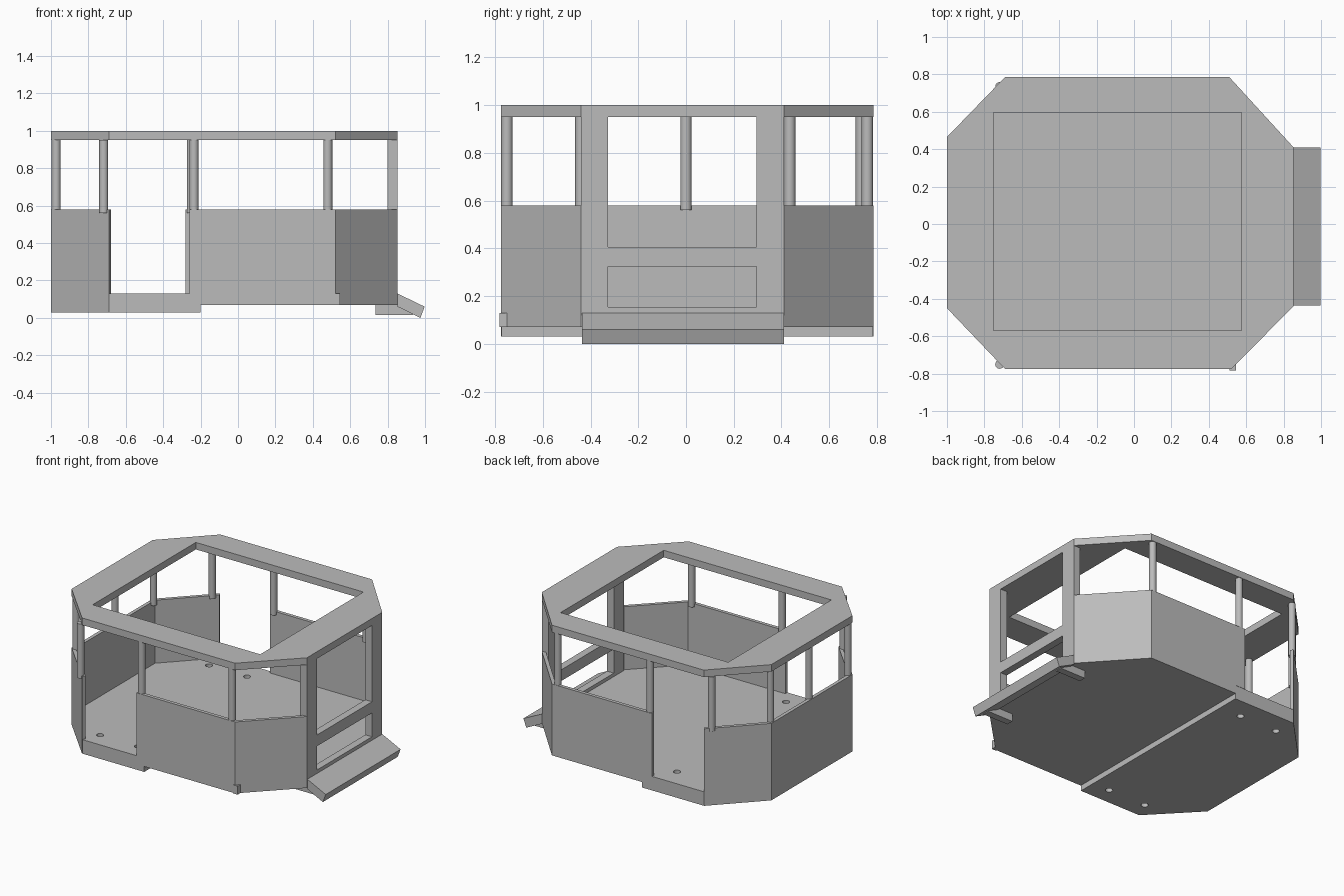
import bpy, bmesh, math
from mathutils import Vector

cube = bpy.data.objects.get("Cube")
if cube:
    bpy.data.objects.remove(cube, do_unlink=True)

grey = bpy.data.materials.new("plain grey")
grey.use_nodes = True
colour = (0.5, 0.5, 0.5, 1)
grey.diffuse_color = colour
grey.node_tree.nodes["Principled BSDF"].inputs["Base Color"].default_value = colour


def add_mesh(name, mesh):
    bm = bmesh.new()
    bm.from_mesh(mesh)
    bmesh.ops.remove_doubles(bm, verts=bm.verts, dist=0.0005)
    bmesh.ops.recalc_face_normals(bm, faces=bm.faces)
    for f in bm.faces:
        f.smooth = False
    bm.to_mesh(mesh)
    bm.free()
    mesh.materials.clear()
    mesh.materials.append(grey)
    obj = bpy.data.objects.new(name, mesh)
    bpy.context.collection.objects.link(obj)
    return obj


def prism(name, loops, z0, z1):
    """Extrude a flat outline; any further loops become holes."""
    curve = bpy.data.curves.new(name, "CURVE")
    curve.dimensions = "2D"
    curve.fill_mode = "BOTH"
    curve.extrude = (z1 - z0) / 2
    for loop in loops:
        spline = curve.splines.new("POLY")
        spline.points.add(len(loop) - 1)
        for p, (x, y) in zip(spline.points, loop):
            p.co = (x, y, 0, 1)
        spline.use_cyclic_u = True
    temp = bpy.data.objects.new(name + "_outline", curve)
    bpy.context.collection.objects.link(temp)
    bpy.context.view_layer.update()
    deps = bpy.context.evaluated_depsgraph_get()
    mesh = bpy.data.meshes.new_from_object(temp.evaluated_get(deps))
    bpy.data.objects.remove(temp, do_unlink=True)
    obj = add_mesh(name, mesh)
    obj.location.z = (z0 + z1) / 2
    return obj


def rect(x0, x1, y0, y1):
    return [(x0, y0), (x1, y0), (x1, y1), (x0, y1)]


def circle(x, y, r, n=16):
    return [(x + r * math.cos(math.tau * i / n), y + r * math.sin(math.tau * i / n))
            for i in range(n)]


def inset(points, t):
    """Move every edge of a counter-clockwise outline inward by t."""
    pts = [Vector(p) for p in points]
    result = []
    for i, p in enumerate(pts):
        a = (p - pts[i - 1]).normalized()
        b = (pts[(i + 1) % len(pts)] - p).normalized()
        na, nb = Vector((-a.y, a.x)), Vector((-b.y, b.x))
        result.append(tuple(p + (na + nb) * (t / (1 + na.dot(nb)))))
    return result


# Eight-sided plan, counter-clockwise from the front right corner
plan = [(-0.69, -0.775), (0.52, -0.775), (0.853, -0.44), (0.853, 0.41),
        (0.51, 0.785), (-0.69, 0.785), (-1.0, 0.465), (-1.0, -0.45)]
inner = inset(plan, 0.025)
base = inset(plan, 0.002)
FLOOR, SILL, BEAM, STEP = 0.13, 0.58, 0.95, -0.2

# Roof ring
prism("roof_ring", [plan, rect(-0.75, 0.575, -0.57, 0.595)], BEAM, 1.0)

# Floor in two thicknesses, with drain holes by the doorways
front_y, back_y = base[0][1], base[4][1]
prism("main_floor", [[(STEP, front_y)] + base[1:5] + [(STEP, back_y)]], 0.07, FLOOR)
holes = [circle(x, y, 0.024) for x, y in
         ((-0.37, 0.63), (-0.67, 0.63), (-0.335, -0.65), (-0.635, -0.65))]
prism("entry_floor", [[base[0], (STEP, front_y), (STEP, back_y)] + base[5:]] + holes,
      0.03, FLOOR)

# Half-height wall panels
for name, i, bottom in (("front_corner_panel", 1, 0.07), ("back_corner_panel", 3, 0.07),
                        ("back_end_panel", 5, 0.03), ("end_panel", 6, 0.03),
                        ("front_end_panel", 7, 0.03)):
    j = (i + 1) % 8
    prism(name, [[plan[i], plan[j], inner[j], inner[i]]], bottom, SILL)
for name, i, j, edge in (("front", 0, 1, -0.26), ("back", 5, 4, -0.28)):
    y, yi = plan[j][1], inner[j][1]
    prism(name + "_panel", [[(STEP, y), plan[j], inner[j], (STEP, yi)]], 0.07, SILL)
    prism(name + "_panel_edge", [[(edge, y), (STEP, y), (STEP, yi), (edge, yi)]],
          FLOOR, SILL)
prism("corner_block", [rect(0.51, 0.545, -0.782, -0.75)], 0.07, FLOOR)

# End frame: two pillars, a sill and a rail
x0, x1 = 0.8, 0.853
prism("front_pillar", [rect(x0, x1, -0.44, -0.327)], 0.07, BEAM)
prism("back_pillar", [rect(x0, x1, 0.295, 0.41)], 0.07, BEAM)
prism("frame_sill", [rect(x0, x1, -0.327, 0.295)], 0.07, 0.155)
prism("frame_rail", [rect(x0, x1, -0.327, 0.295)], 0.325, 0.405)

# Round posts from the panels to the roof
posts = [(-0.972, -0.44), (-0.972, 0), (-0.972, 0.435),
         (-0.718, -0.75), (-0.718, 0.735), (-0.235, -0.75), (-0.25, 0.76),
         (0.48, -0.75), (0.48, 0.76)]
for n, (x, y) in enumerate(posts):
    post = prism(f"post_{n + 1}", [circle(x, y, 0.024)], SILL - 0.02, BEAM)
    for f in post.data.polygons:
        f.use_smooth = abs(f.normal.z) < 0.5

# Sloping step outside the end frame
profile = [(0.853, FLOOR), (0.998, 0.06), (0.975, 0.0), (0.853, 0.06)]
bm = bmesh.new()
face = bm.faces.new([bm.verts.new((x, -0.435, z)) for x, z in profile])
sides = bmesh.ops.extrude_face_region(bm, geom=[face])["geom"]
bmesh.ops.translate(bm, vec=(0, 0.845, 0),
                    verts=[v for v in sides if isinstance(v, bmesh.types.BMVert)])
step_mesh = bpy.data.meshes.new("sloping_step")
bm.to_mesh(step_mesh)
bm.free()
add_mesh("sloping_step", step_mesh)

# Brackets under the step
for name, y in (("front_bracket", -0.4), ("back_bracket", 0.33)):
    prism(name, [rect(0.735, 0.935, y, y + 0.05)], 0.015, 0.07)
